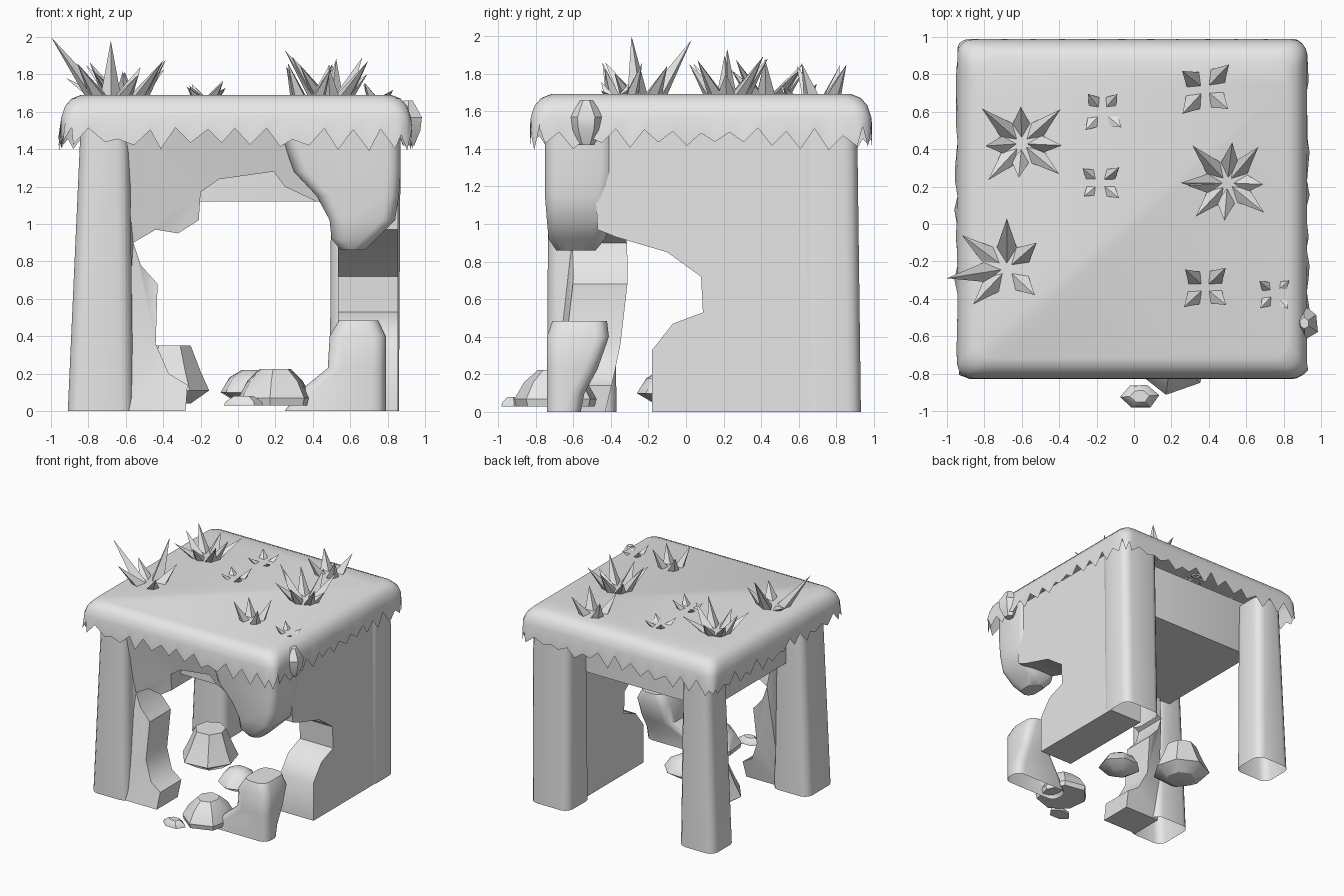
import bpy
import bmesh
import math
import random
from mathutils import Vector

random.seed(4)
if "Cube" in bpy.data.objects:
    bpy.data.objects.remove(bpy.data.objects["Cube"], do_unlink=True)

stone = bpy.data.materials.new("pale_stone")
stone.use_nodes = True
stone.diffuse_color = (0.8, 0.8, 0.8, 1)
stone.node_tree.nodes["Principled BSDF"].inputs["Base Color"].default_value = (0.8, 0.8, 0.8, 1)


def finish(name, bm, angle=0):
    bmesh.ops.recalc_face_normals(bm, faces=bm.faces)
    mesh = bpy.data.meshes.new(name)
    bm.to_mesh(mesh)
    bm.free()
    ob = bpy.data.objects.new(name, mesh)
    bpy.context.collection.objects.link(ob)
    mesh.materials.append(stone)
    if angle:
        bpy.ops.object.select_all(action="DESELECT")
        ob.select_set(True)
        bpy.context.view_layer.objects.active = ob
        bpy.ops.object.shade_smooth_by_angle(angle=math.radians(angle))


def loft(name, rings, angle=40, bottom=True):
    bm = bmesh.new()
    loops = [[bm.verts.new(p) for p in ring] for ring in rings]
    n = len(loops[0])
    for a, b in zip(loops, loops[1:]):
        for i in range(n):
            j = (i + 1) % n
            bm.faces.new((a[i], a[j], b[j], b[i]))
    if bottom:
        bm.faces.new(loops[0])
    bm.faces.new(loops[-1])
    finish(name, bm, angle)


def rounded(x0, x1, y0, y1, z, r=0.07, arc=3, side=1):
    """Rounded rectangle loop, each straight side cut into pieces."""
    pts = []
    corners = [(x1 - r, y0 + r), (x1 - r, y1 - r), (x0 + r, y1 - r), (x0 + r, y0 + r)]
    for c, (cx, cy) in enumerate(corners):
        for i in range(arc + 1):
            t = math.pi / 2 * (c - 1 + i / arc)
            pts.append(Vector((cx + r * math.cos(t), cy + r * math.sin(t), z)))
        t = math.pi / 2 * c
        nx, ny = corners[(c + 1) % 4]
        end = Vector((nx + r * math.cos(t), ny + r * math.sin(t), z))
        start = pts[-1].copy()
        pts += [start.lerp(end, i / side) for i in range(1, side)]
    return pts


def panel(name, outline, place, thickness):
    """Broken wall: an outline pushed along the wall's depth."""
    bm = bmesh.new()
    flat = bm.faces.new([bm.verts.new(place(a, b)) for a, b in outline])
    out = bmesh.ops.extrude_face_region(bm, geom=[flat], use_keep_orig=True)
    verts = [g for g in out["geom"] if isinstance(g, bmesh.types.BMVert)]
    bmesh.ops.translate(bm, verts=verts, vec=thickness)
    bmesh.ops.triangulate(bm, faces=bm.faces, ngon_method="EAR_CLIP")
    finish(name, bm, 40)


def rock(name, cx, cy, levels, sides=7, stretch=1.0):
    turn = random.random()
    wobble = [random.uniform(0.9, 1.1) for _ in range(sides)]
    rings = []
    for r, z in levels:
        rings.append([(cx + stretch * r * w * math.cos(turn + math.tau * i / sides),
                       cy + r * w * math.sin(turn + math.tau * i / sides), z)
                      for i, w in enumerate(wobble)])
    loft(name, rings, 35)


# Corner pillars, open underneath
loft("front_right_pillar", [rounded(-0.91, -0.56, -0.74, -0.37, 0),
                            rounded(-0.84, -0.58, -0.73, -0.38, 1.55)], bottom=False)
loft("back_right_pillar", [rounded(-0.91, -0.57, 0.62, 0.93, 0),
                           rounded(-0.84, -0.58, 0.62, 0.91, 1.55)], bottom=False)
loft("back_left_pillar", [rounded(0.49, 0.86, 0.61, 0.93, 0),
                          rounded(0.5, 0.87, 0.61, 0.91, 1.55)], bottom=False)

# Broken front left corner: hanging upper part and stump below
loft("hanging_corner", [rounded(0.55, 0.68, -0.69, -0.48, 0.86),
                        rounded(0.5, 0.74, -0.73, -0.43, 0.92),
                        rounded(0.49, 0.84, -0.74, -0.4, 1.02),
                        rounded(0.42, 0.86, -0.75, -0.4, 1.15),
                        rounded(0.3, 0.87, -0.75, -0.38, 1.28),
                        rounded(0.2, 0.87, -0.75, -0.38, 1.55)])
loft("corner_stump", [rounded(0.25, 0.79, -0.74, -0.56, 0),
                      rounded(0.32, 0.79, -0.74, -0.54, 0.1),
                      rounded(0.48, 0.79, -0.74, -0.47, 0.23),
                      rounded(0.49, 0.79, -0.74, -0.41, 0.4),
                      rounded(0.54, 0.75, -0.71, -0.42, 0.485)], bottom=False)

# Front wall with the ragged opening, hollowed inward at mid height
front = [(-0.62, 1.52), (-0.62, 0), (-0.28, 0), (-0.27, 0.14), (-0.37, 0.2), (-0.44, 0.36),
         (-0.43, 0.68), (-0.52, 0.78), (-0.56, 0.9), (-0.44, 0.97), (-0.32, 0.95),
         (-0.21, 1.02), (-0.2, 1.17), (-0.1, 1.24), (0.19, 1.28), (0.25, 1.2),
         (0.42, 1.12), (0.56, 1.1), (0.56, 1.52)]
panel("front_wall", front,
      lambda a, b: (a, -0.72 + 0.12 * math.sin(math.pi * min(1, b / 1.52)), b), (0, 0.29, 0))

# Left wall with the bite out of its front edge
left = [(-0.5, 1.52), (-0.47, 0.97), (-0.37, 0.93), (-0.1, 0.85), (0.08, 0.72), (0.09, 0.53),
        (-0.07, 0.47), (-0.18, 0.33), (-0.18, 0), (0.72, 0), (0.72, 1.52)]
panel("left_wall", left, lambda a, b: (0.855, a, b), (-0.32, 0, 0))

# Heavy ceiling under the roof
loft("ceiling_block", [rounded(-0.7, 0.72, -0.5, 0.66, 1.12, 0.02),
                       rounded(-0.7, 0.72, -0.5, 0.66, 1.6, 0.02)])


# Rounded roof shell with a ragged hanging fringe
def roof_ring(inset, z, r):
    return rounded(-0.95 + inset, 0.93 - inset, -0.83 + inset, 0.99 - inset, z, r, 4, 22)


fringe = roof_ring(0.0, 1.45, 0.08)
for i, p in enumerate(fringe):
    p.z += random.uniform(0.0, 0.07) if i % 2 else random.uniform(-0.06, -0.01)
    p.x += random.uniform(-0.012, 0.012)
loft("roof", [fringe, roof_ring(0.005, 1.57, 0.08), roof_ring(0.025, 1.63, 0.08),
              roof_ring(0.06, 1.67, 0.08), roof_ring(0.11, 1.69, 0.08)], 50, bottom=False)
rock("roof_edge_lump", 0.91, -0.53, [(0.04, 1.42), (0.08, 1.5), (0.09, 1.57), (0.03, 1.66)], 6, 0.85)

# Fallen stones
rock("front_stone", 0.2, -0.69, [(0.2, 0.03), (0.21, 0.07), (0.16, 0.16), (0.09, 0.225)])
rock("small_front_stone", 0.03, -0.92, [(0.07, 0.03), (0.065, 0.05), (0.035, 0.08)], 6, 1.4)
rock("inner_stone", 0.07, -0.09, [(0.07, 0.04), (0.17, 0.1), (0.12, 0.18), (0.05, 0.22)])
rock("large_inner_stone", -0.37, 0.16, [(0.13, 0.04), (0.24, 0.11), (0.19, 0.21), (0.13, 0.35)])


# Grass tufts made of folded pointed blades
def tuft(name, cx, cy, tips, width):
    bm = bmesh.new()
    root = Vector((cx, cy, 1.68))
    for tip in tips:
        tip = Vector(tip)
        out = Vector((tip.x - cx, tip.y - cy, 0))
        reach = out.length
        out.normalize()
        across = Vector((-out.y, out.x, 0)) * width
        base = root + out * min(reach * 0.5, width * 2.0)
        a, b = bm.verts.new(base + across), bm.verts.new(base - across)
        fold = bm.verts.new(base + out * width * 0.5)
        inner = bm.verts.new(root + out * width * 0.4)
        top = bm.verts.new(tip)
        for f in ((a, fold, top), (fold, b, top), (b, inner, top), (inner, a, top)):
            bm.faces.new(f)
    finish(name, bm)


def star(cx, cy, r, low, high, count, turn=math.pi / 4):
    tips = []
    for i in range(count):
        t = turn + math.tau * i / count + random.uniform(-0.12, 0.12)
        d = r * random.uniform(0.9, 1.1)
        tips.append((cx + d * math.cos(t), cy + d * math.sin(t), random.uniform(low, high)))
    return tips


tuft("tuft_back_right", -0.6, 0.43,
     star(-0.6, 0.43, 0.26, 1.8, 1.88, 4) + star(-0.6, 0.43, 0.2, 1.8, 1.9, 4, 0), 0.05)
tuft("tuft_front_right", -0.68, -0.24,
     [(-1.0, -0.29, 2.0), (-0.68, 0.03, 1.98), (-0.92, -0.06, 1.78), (-0.52, -0.1, 1.84),
      (-0.53, -0.38, 1.8), (-0.86, -0.43, 1.86)], 0.055)
tuft("tuft_left", 0.5, 0.22,
     [(0.25, 0.22, 1.93)] + star(0.5, 0.22, 0.27, 1.82, 1.9, 4)
     + star(0.5, 0.22, 0.2, 1.8, 1.9, 4, 0), 0.05)
small = [(0.38, 0.72, 0.17), (0.38, -0.34, 0.15), (-0.17, 0.6, 0.13), (-0.18, 0.22, 0.12)]
for i, (x, y, r) in enumerate(small):
    high = 1.86 if r > 0.14 else 1.77
    tuft(f"small_tuft_{i + 1}", x, y, star(x, y, r, high - 0.05, high, 4), r * 0.32)
tuft("edge_tuft", 0.75, -0.37, star(0.75, -0.37, 0.11, 1.7, 1.76, 4), 0.035)
